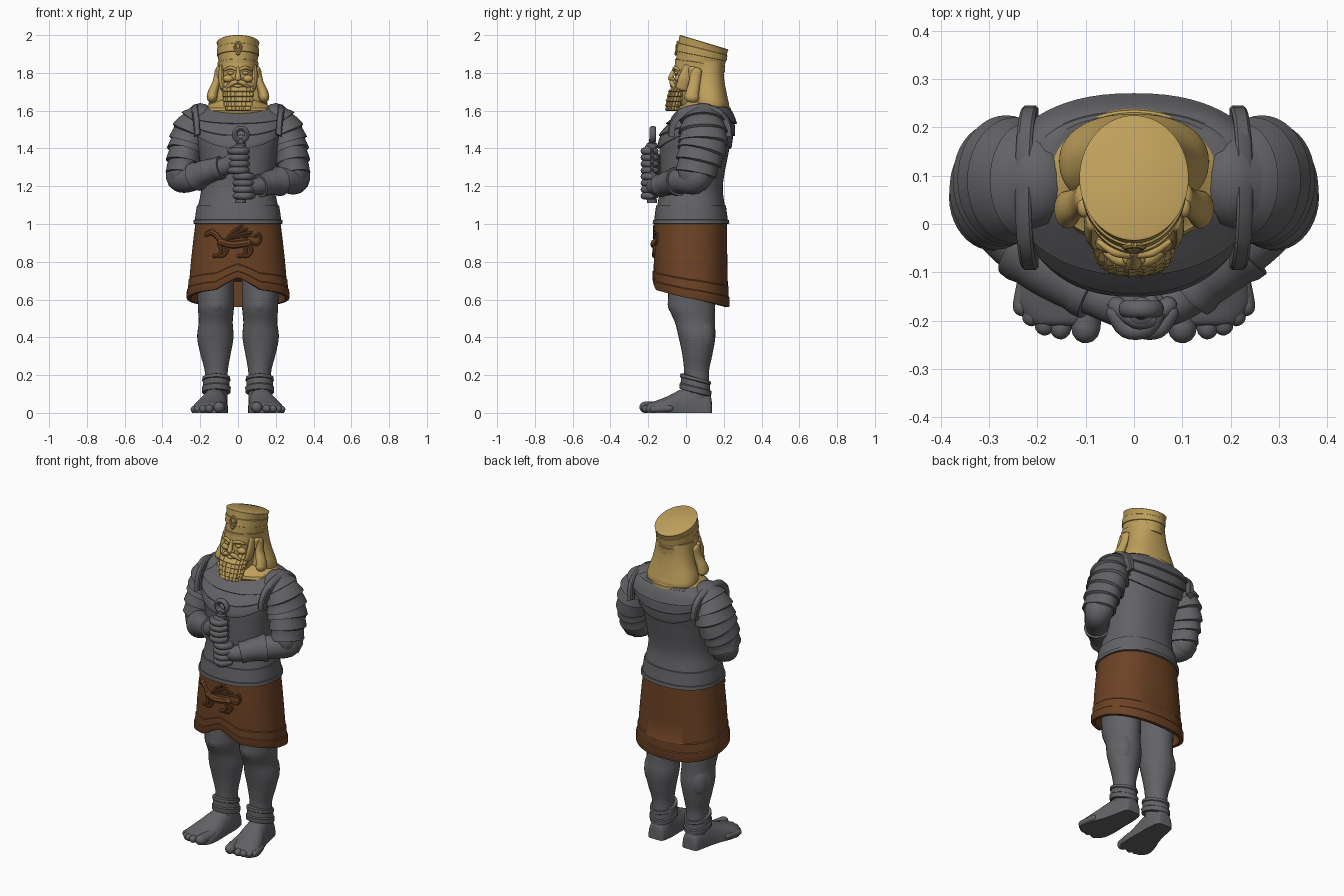
import bpy, bmesh, math
from mathutils import Vector

if "Cube" in bpy.data.objects:
    bpy.data.objects.remove(bpy.data.objects["Cube"])


def material(name, rgb):
    m = bpy.data.materials.new(name)
    m.diffuse_color = (*rgb, 1)
    m.use_nodes = True
    m.node_tree.nodes["Principled BSDF"].inputs["Base Color"].default_value = m.diffuse_color
    return m


GOLD = material("gold", (0.52, 0.35, 0.105))
GREY = material("dark grey", (0.125, 0.125, 0.135))
BROWN = material("brown", (0.15, 0.055, 0.018))


def spline(pts, n):
    """Smooth curve through tuples of any length."""
    out = []
    for i in range(len(pts) - 1):
        a, b, c, d = (pts[max(0, min(len(pts) - 1, i + k))] for k in (-1, 0, 1, 2))
        for j in range(n):
            t = j / n
            out.append(tuple(q + .5 * t * (r - p + t * (2*p - 5*q + 4*r - s + t * (3*(q - r) + s - p)))
                             for p, q, r, s in zip(a, b, c, d)))
    return out + [tuple(pts[-1])]


def skin(name, rings, mat, closed=False):
    """Skin a list of closed rings and cap the ends."""
    bm = bmesh.new()
    rows = [[bm.verts.new(p) for p in r] for r in rings]
    n = len(rows[0])
    pairs = list(zip(rows, rows[1:])) + ([(rows[-1], rows[0])] if closed else [])
    for lo, hi in pairs:
        for i in range(n):
            bm.faces.new((lo[i], lo[(i+1) % n], hi[(i+1) % n], hi[i]))
    if not closed:
        bm.faces.new(rows[0])
        bm.faces.new(rows[-1])
    bmesh.ops.recalc_face_normals(bm, faces=bm.faces)
    me = bpy.data.meshes.new(name)
    bm.to_mesh(me)
    bm.free()
    me.materials.append(mat)
    ob = bpy.data.objects.new(name, me)
    bpy.context.collection.objects.link(ob)
    return ob


def at(table, z):
    """Profile values (rx, y_front, y_back) at height z."""
    z = max(table[0][0], min(table[-1][0], z))
    for a, b in zip(table, table[1:]):
        if z <= b[0]:
            f = (z - a[0]) / max(1e-6, b[0] - a[0])
            return [p + (q - p) * f for p, q in zip(a[1:], b[1:])]
    return table[-1][1:]


def ring(table, z, off=0, p=1, tilt=0, seg=64):
    """Horizontal (super)ellipse; z and off may be functions of the angle."""
    out = []
    for i in range(seg):
        a = 2 * math.pi * i / seg
        c, s = math.cos(a), math.sin(a)
        zz = z(a) if callable(z) else z
        o = off(a) if callable(off) else off
        rx, yf, yb = at(table, zz)
        ry = (yb - yf) / 2
        y = (yf + yb) / 2 + (ry + o) * math.copysign(abs(s) ** p, s)
        out.append(Vector(((rx + o) * math.copysign(abs(c) ** p, c), y, zz + tilt * ry * s)))
    return out


def tube(name, pts, mat, n=6, seg=16, rounded=True):
    """Tube through (x, y, z, r1, r2) points."""
    pts = [q if len(q) == 5 else (*q, q[3]) for q in pts]
    pts = spline(pts, n) if n > 1 else pts
    cs = [Vector(q[:3]) for q in pts]
    span = cs[-1] - cs[0]
    ref = Vector((0, 1, 0)) if abs(span.y) < .7 * span.length else Vector((0, 0, 1))
    rings = []

    def add(c, t, r1, r2):
        u = t.cross(ref).normalized()
        v = u.cross(t).normalized()
        rings.append([c + u * r1 * math.cos(2*math.pi*k/seg) + v * r2 * math.sin(2*math.pi*k/seg)
                      for k in range(seg)])
    for i, (c, q) in enumerate(zip(cs, pts)):
        t = (cs[min(i+1, len(cs)-1)] - cs[max(i-1, 0)]).normalized()
        ends = [math.radians(d) for d in (80, 55, 28)] if rounded else []
        m = min(q[3], q[4])
        if i == 0:
            for d in ends:
                add(c - t * m * math.sin(d), t, q[3] * math.cos(d), q[4] * math.cos(d))
        add(c, t, q[3], q[4])
        if i == len(cs) - 1:
            for d in reversed(ends):
                add(c + t * m * math.sin(d), t, q[3] * math.cos(d), q[4] * math.cos(d))
    return skin(name, rings, mat)


def ball(name, c, r, mat):
    rings = [[Vector((c[0] + r[0]*math.sin(b)*math.cos(a), c[1] + r[1]*math.sin(b)*math.sin(a), c[2] + r[2]*math.cos(b)))
              for a in (2*math.pi*k/24 for k in range(24))] for b in (math.pi*(j+.15)/12.3 for j in range(13))]
    return skin(name, rings, mat)


# Torso with waist plate and layered chest cape
TORSO = spline([(1.0, .225, -.165, .218), (1.08, .215, -.155, .208), (1.2, .193, -.137, .195), (1.35, .205, -.14, .22),
                (1.45, .225, -.135, .24), (1.53, .245, -.085, .247), (1.59, .24, -.025, .24), (1.62, .19, .0, .225)], 8)
skin("torso", [ring(TORSO, 1.0 + .62 * i / 60, 0, .87) for i in range(61)], GREY)
for i, (zt, o) in enumerate(((1.025, .012), (1.1, .006))):
    skin("waist_plate", [ring(TORSO, z, f, .87) for z, f in ((1.0, 0), (1.002, o), (zt / 2 + .5, o), (zt - .003, o), (zt, -.01))], GREY)
for side, mid, o in ((1.49, 1.40, .010), (1.535, 1.465, .018), (1.57, 1.53, .024)):
    rows = []
    for t, k in [(0, -.5), (0, .8), (.04, 1)] + [(j / 10, 1 - j / 11) for j in range(1, 11)]:
        rows.append(ring(TORSO, lambda a, t=t: (1-t) * (side + (mid - side) * abs(math.sin(a)) ** 1.5) + t * 1.61, o * k, .87))
    skin("chest_cape", rows, GREY)

# Skirt with stepped hem bands
SKIRT = [(.5, .27, -.166, .222), (.65, .262, -.168, .222), (.85, .245, -.17, .218), (1.03, .222, -.166, .216)]


def hem(a):
    s = math.sin(a)
    return .605 - .045 * s if s > 0 else .605 - .05 * s + .06 * max(0, 1 - abs(math.cos(a)) / .4)


SK = []
for d, o in ((.12, -.02), (0, -.014), (0, .006), (.006, .009), (.045, .009), (.05, .004), (.095, .004), (.1, 0),
             (.2, 0), (.3, 0), (.38, 0)):
    SK.append(ring(SKIRT, lambda a, d=d: hem(a) + d * (1.015 - hem(a)) / .4, o, .87, seg=128))
SK.append(ring(SKIRT, 1.022, 0, .87, seg=128))
skin("skirt", SK, BROWN)


# Winged beast relief on the skirt front
def relief(name, pts, r):
    out = []
    for x, z in pts:
        rx, yf, yb = at(SKIRT, z)
        ry = (yb - yf) / 2
        y = (yf + yb) / 2 - ry * (1 - (abs(x) / rx) ** (2 / .87)) ** .435
        out.append((x, y, z, r))
    tube(name, out, BROWN, 4, 8)


relief("beast_body", [(-.09, .905), (-.03, .89), (.05, .9)], .02)
relief("beast_neck", [(-.09, .91), (-.12, .945), (-.14, .955)], .015)
relief("beast_head", [(-.135, .96), (-.165, .945)], .014)
for x in (-.1, -.07, .03, .06):
    relief("beast_leg", [(x, .89), (x + .012, .86), (x - .005, .835), (x - .025, .83)], .01)
relief("beast_tail", [(.06, .905), (.1, .89), (.12, .92), (.11, .95)], .008)
for i in range(4):
    relief("beast_wing_feather", [(-.06, .92), (-.03 + .01 * i, .955 - .008 * i), (.02 + .025 * i, .99 - .018 * i)], .008)

# Legs, anklets, feet
LEG = [(.12, .03, .74, .10, .12), (.117, .03, .6, .097, .125), (.117, .032, .55, .095, .122), (.118, .047, .48, .09, .106),
       (.12, .058, .4, .096, .097), (.119, .06, .31, .08, .08), (.115, .056, .22, .061, .066), (.115, .056, .12, .06, .068),
       (.115, .05, .05, .058, .07)]
FOOT = [(.137, .115, .03, .045), (.125, .115, .05, .085), (.06, .117, .063, .13), (-.02, .127, .073, .115),
        (-.09, .14, .088, .08), (-.16, .15, .094, .052), (-.2, .148, .075, .04), (-.21, .148, .06, .03)]
for s in (1, -1):
    skin("leg", [[Vector((s * (cx + rx * math.cos(2*math.pi*k/32)), cy + ry * math.sin(2*math.pi*k/32), z)) for k in range(32)]
                 for cx, cy, z, rx, ry in spline(LEG, 6)], GREY)
    ball("kneecap", (s * .115, -.045, .575), (.05, .052, .06), GREY)
    ball("calf", (s * .15, .08, .41), (.06, .07, .11), GREY)
    anklet = [(.105, .066, .07), (.108, .075, .083), (.135, .077, .085), (.14, .071, .078), (.168, .07, .077), (.172, .075, .082),
              (.188, .073, .08), (.19, .05, .06)]
    skin("anklet", [[Vector((s * .115 + rx * math.cos(2*math.pi*k/32), .05 + ry * math.sin(2*math.pi*k/32),
                             z - .02 * math.sin(2*math.pi*k/32))) for k in range(32)] for z, rx, ry in anklet], GREY)
    rows = []
    for y, cx, rx, h in spline(FOOT, 5):
        rows.append([Vector((s * (cx + rx * math.cos(a)), y, .012 + h * max(0, math.sin(a)) ** .8 if math.sin(a) > .01 else 0))
                     for a in (2 * math.pi * (k + .5) / 32 for k in range(32))])
    skin("foot", rows, GREY)
    for x, y, r in ((.098, -.2, .03), (.15, -.2, .022), (.183, -.193, .021), (.21, -.175, .02), (.23, -.155, .019)):
        tube("toe", [(s * (x - .012), y + .07, r * 1.2, r * .9), (s * x, y, r, r), (s * (x + .002), y - .017, r, r)], GREY, 4, 12)

# Layered sleeves and shoulder straps
SLEEVE = spline([(.2, .09, 1.565, .08, .105), (.243, .09, 1.50, .098, .122), (.268, .09, 1.42, .098, .127),
                 (.288, .07, 1.34, .088, .118), (.297, .05, 1.255, .08, .1)], 6)
for s in (1, -1):
    pts = []
    for i, (x, y, z, r1, r2) in enumerate(SLEEVE):
        k = i % 4
        pts.append((s * x, y, z, r1 + .004 * k - .005, r2 + .004 * k - .005))
        if k == 3:
            pts.append((s * (x + .001), y, z - .002, r1 - .006, r2 - .006))
    tube("sleeve", pts, GREY, 1, 40)
    strap = []
    for j in range(21):
        a = math.pi * j / 20
        strap.append((s * (.215 + .015 * math.sin(a)), .075 - .155 * math.cos(a), 1.47 + .145 * math.sin(a) ** .7))
    rows = []
    for x, y, z in strap:
        n = Vector((0, y - .075, (z - 1.45) * 1.2)).normalized()
        c = Vector((x, y, z))
        ax = Vector((s * .85, 0, -.35 if s else 0)).normalized()
        rows.append([c + ax * u + n * v for u, v in ((-.018, -.02), (.018, -.02), (.018, .01), (.012, .016), (-.012, .016), (-.018, .01))])
    skin("shoulder_strap", rows, GREY)

# Forearms, bracers and hands gripping the staff
for s, ze, zw, zh, hx in ((1, 1.235, 1.2, 1.2, .03), (-1, 1.245, 1.305, 1.335, .005)):
    arm = [(s * .30, .06, 1.31, .075), (s * .305, .055, ze, .074), (s * .25, -.02, ze - .005, .068),
           (s * .17, -.09, (ze + zw) / 2, .06), (hx + s * .075, -.15, zw, .046), (hx + s * .03, -.17, zh, .045)]
    tube("forearm", arm, GREY, 6, 24)
    b = spline(arm, 6)
    band = [(*q[:3], q[3] + (.012 if i in (0, 1, 8, 9) else .006)) for i, q in enumerate(b[14:24])]
    tube("bracer", band, GREY, 1, 24, False)
    ball("palm", (hx + s * .012, -.178, zh), (.048, .04, .066), GREY)
    for k in range(4):
        z = zh + (k - 1.5) * .034
        tube("finger", [(hx + s * .045, -.185, z, .018), (hx + s * .02, -.218, z, .019), (hx - s * .02, -.216, z, .019),
                        (hx - s * .042, -.185, z, .017), (hx - s * .03, -.16, z, .015)], GREY, 4, 12)
    tube("thumb", [(hx + s * .04, -.17, zh + .05, .02), (hx, -.2, zh + .068, .018), (hx - s * .03, -.2, zh + .06, .015)], GREY, 4, 12)

# Staff with a ring on top
STAFF = [(1.112, .027), (1.13, .028), (1.132, .021), (1.4, .02), (1.402, .028), (1.425, .028), (1.43, .018), (1.45, .015)]
skin("staff", [[Vector((.015 + r * math.cos(2*math.pi*k/20), -.18 + r * math.sin(2*math.pi*k/20), z)) for k in range(20)]
               for z, r in STAFF], GREY)
skin("staff_ring", [[Vector((.015 + (.033 + .014*math.cos(b)) * math.cos(a), -.176 + .018*math.sin(b),
                             1.473 + (.033 + .014*math.cos(b)) * math.sin(a))) for b in (2*math.pi*k/12 for k in range(12))]
                    for a in (2*math.pi*k/28 for k in range(28))], GREY, True)

# Gold collar, neck and hair
COLLAR = [(1.575, .185, -.035, .236), (1.6, .192, -.045, .24), (1.615, .185, -.04, .236), (1.618, .175, -.03, .231),
          (1.635, .15, -.01, .225), (1.66, .1, .0, .2)]
skin("collar", [ring(COLLAR, t[0]) for t in COLLAR], GOLD)
HAIR = spline([(1.61, .15, .035, .226), (1.635, .155, .03, .228), (1.67, .15, .025, .22), (1.73, .128, .03, .208),
               (1.79, .113, .03, .2), (1.86, .105, .0, .2)], 5)
skin("hair", [ring(HAIR, t[0], p=.9) for t in HAIR], GOLD)

# Face
FACE = spline([(1.62, .055, -.02, .1), (1.68, .075, -.05, .1), (1.74, .085, -.062, .1), (1.79, .09, -.058, .12),
               (1.82, .092, -.062, .12), (1.87, .09, -.055, .12)], 5)
skin("face", [ring(FACE, t[0]) for t in FACE], GOLD)
tube("nose", [(0, -.058, 1.825, .009), (0, -.072, 1.795, .012), (0, -.08, 1.772, .016)], GOLD)
tube("lower_lip", [(-.018, -.07, 1.733, .007), (0, -.077, 1.731, .009), (.018, -.07, 1.733, .007)], GOLD)
for s in (1, -1):
    tube("eyebrow", [(s * .012, -.064, 1.818, .008), (s * .04, -.058, 1.828, .009), (s * .072, -.038, 1.815, .006)], GOLD)
    ball("eye", (s * .038, -.051, 1.8), (.018, .01, .009), GOLD)
    ball("nostril", (s * .014, -.07, 1.768), (.01, .014, .009), GOLD)
    ball("cheek", (s * .05, -.04, 1.77), (.03, .02, .02), GOLD)
    tube("moustache", [(s * .004, -.076, 1.754, .01), (s * .03, -.074, 1.745, .013), (s * .058, -.058, 1.722, .008)], GOLD)
    tube("side_lock", [(s * .105, .055, 1.81, .018, .03), (s * .115, .045, 1.75, .02, .03), (s * .132, .035, 1.7, .026, .035),
                       (s * .138, .03, 1.67, .028, .04)], GOLD)
    tube("ear", [(s * .103, .035, 1.82, .015, .022), (s * .1, .03, 1.78, .012, .015)], GOLD)
    tube("sideburn", [(s * .088, .01, 1.83, .012, .025), (s * .088, -.005, 1.77, .016, .035), (s * .08, -.02, 1.72, .015, .035)], GOLD)

# Beard in layered, fluted rows
BEARD = [(1.597, .045, -.1, -.045), (1.605, .066, -.108, -.035), (1.65, .078, -.104, -.02), (1.7, .082, -.092, .0),
         (1.73, .083, -.07, .02), (1.765, .08, -.045, .03)]
rows = [ring(BEARD, 1.597, -.01)]
for i in range(36):
    z = 1.6 + .15 * i / 35
    o = .007 * (1 - (i % 6) / 6)
    rows.append(ring(BEARD, z, lambda a, o=o: o - .004 + .0025 * math.sin(22 * a), .85, seg=64))
skin("beard", rows, GOLD)

# Tall hat with bands and a front emblem
HAT = [(1.815, .098, -.04, .2, -.12), (1.82, .106, -.058, .206, -.12), (1.853, .108, -.058, .208, -.15),
       (1.855, .103, -.052, .204, -.15), (1.888, .106, -.048, .211, -.2), (1.89, .11, -.052, .215, -.2),
       (1.925, .111, -.045, .219, -.25), (1.927, .107, -.04, .216, -.25), (1.95, .11, -.036, .22, -.28),
       (1.96, .113, -.034, .225, -.3), (1.963, .108, -.029, .22, -.3)]
skin("hat", [ring([h[:4]], h[0], 0, 1, h[4]) for h in HAT], GOLD)
tube("emblem_frame", [(0, -.042, 1.965, .008), (-.018, -.046, 1.945, .007), (-.012, -.05, 1.92, .007), (0, -.054, 1.9, .008),
                      (.012, -.05, 1.92, .007), (.018, -.046, 1.945, .007), (0, -.042, 1.965, .008)], GOLD, 4, 8, False)
ball("emblem_drop", (0, -.048, 1.94), (.008, .008, .014), GOLD)

# Smooth shading with sharp steps
bpy.ops.object.select_all(action='SELECT')
bpy.context.view_layer.objects.active = bpy.data.objects["torso"]
bpy.ops.object.shade_smooth_by_angle(angle=math.radians(35))
